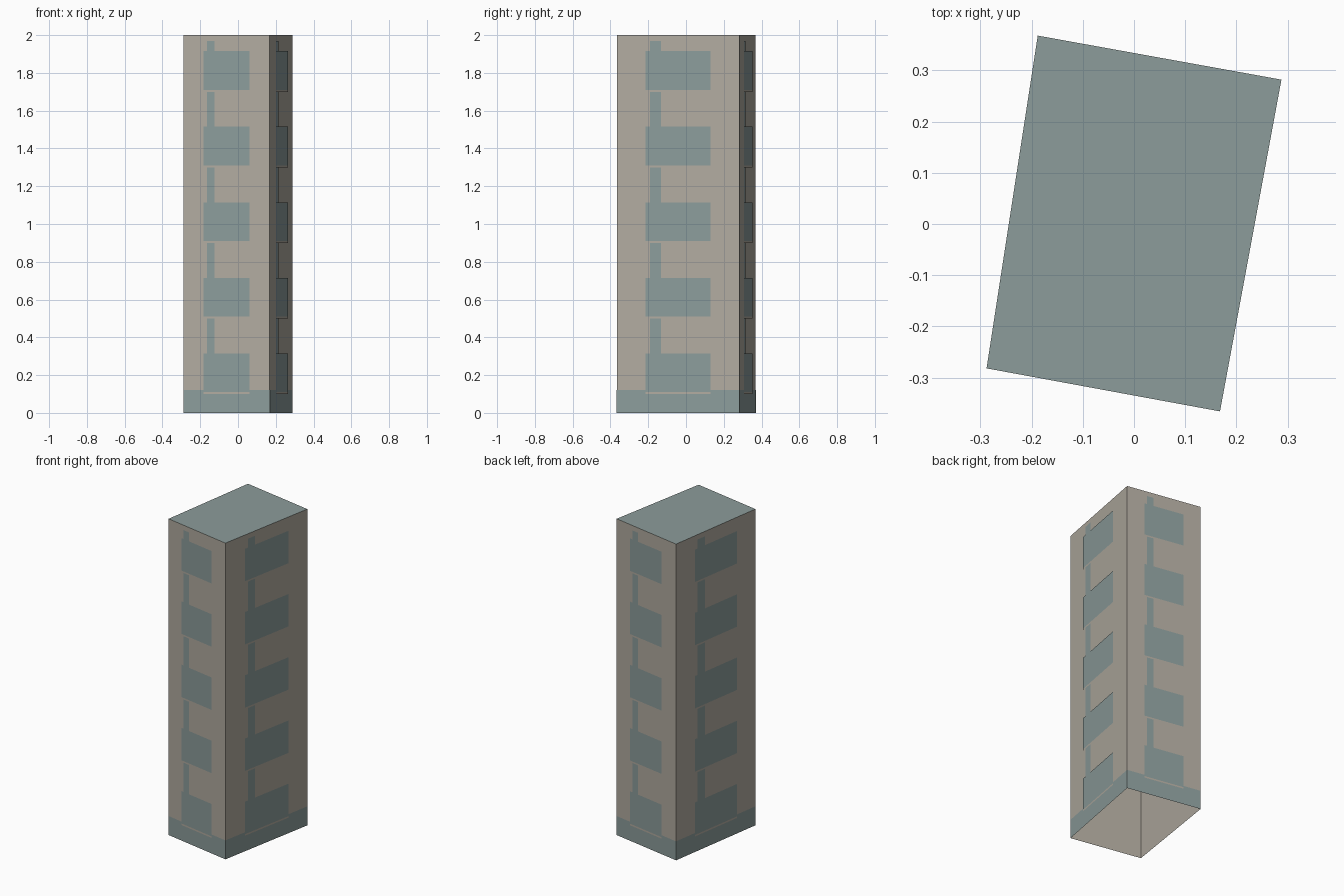
import bpy
from mathutils import Vector

cube = bpy.data.objects.get("Cube")
if cube:
    bpy.data.objects.remove(cube, do_unlink=True)


def make_material(name, rgb):
    mat = bpy.data.materials.new(name)
    mat.use_nodes = True
    colour = (*rgb, 1.0)
    mat.diffuse_color = colour
    bsdf = next(n for n in mat.node_tree.nodes if n.type == "BSDF_PRINCIPLED")
    bsdf.inputs["Base Color"].default_value = colour
    return mat


BEIGE = make_material("warm beige", (0.44, 0.405, 0.35))
TEAL = make_material("grey teal", (0.262, 0.334, 0.328))

HEIGHT = 2.0
FLOORS = 5
FLOOR_STEP = 0.4
# Slightly skewed footprint, counter-clockwise from the front right corner
CORNERS = [Vector(c) for c in ((-0.288, -0.282, 0), (0.168, -0.366, 0),
                               (0.288, 0.282, 0), (-0.188, 0.368, 0))]
SIDES = ("front", "left", "back", "right")


def make_object(name, quads, mat):
    """One mesh object from a list of four-cornered faces."""
    verts = [v for quad in quads for v in quad]
    faces = [range(i, i + 4) for i in range(0, len(verts), 4)]
    mesh = bpy.data.meshes.new(name)
    mesh.from_pydata(verts, [], [tuple(f) for f in faces])
    mesh.materials.append(mat)
    obj = bpy.data.objects.new(name, mesh)
    bpy.context.collection.objects.link(obj)
    return obj


def wall_panel(side, u0, u1, z0, z1, gap=0.0):
    """Rectangle on a wall; u runs 0..1 along it, gap lifts it outwards."""
    start, end = CORNERS[side], CORNERS[(side + 1) % 4]
    along = end - start
    out = along.cross(Vector((0, 0, 1))).normalized() * gap
    return [start + along * u + out + Vector((0, 0, z))
            for u, z in ((u0, z0), (u1, z0), (u1, z1), (u0, z1))]


# Walls, open underneath, and the flat roof
make_object("walls", [wall_panel(s, 0, 1, 0, HEIGHT) for s in range(4)], BEIGE)
make_object("roof", [[c + Vector((0, 0, HEIGHT)) for c in CORNERS]], TEAL)

for s, side in enumerate(SIDES):
    # Base band around the foot
    make_object(f"base_band_{side}",
                [wall_panel(s, -0.002, 1.002, 0, 0.12, 0.001)], TEAL)
    # Tall strip running behind the windows
    make_object(f"vertical_strip_{side}",
                [wall_panel(s, 0.27, 0.36, 0.1, 1.97, 0.002)], TEAL)
    # Windows, each with a narrow sill below
    floors = [0.1 + FLOOR_STEP * i for i in range(FLOORS)]
    make_object(f"windows_{side}",
                [wall_panel(s, 0.235, 0.765, z + 0.01, z + 0.215, 0.004)
                 for z in floors], TEAL)
    make_object(f"window_sills_{side}",
                [wall_panel(s, 0.235, 0.765, z, z + 0.01, 0.004)
                 for z in floors], BEIGE)
